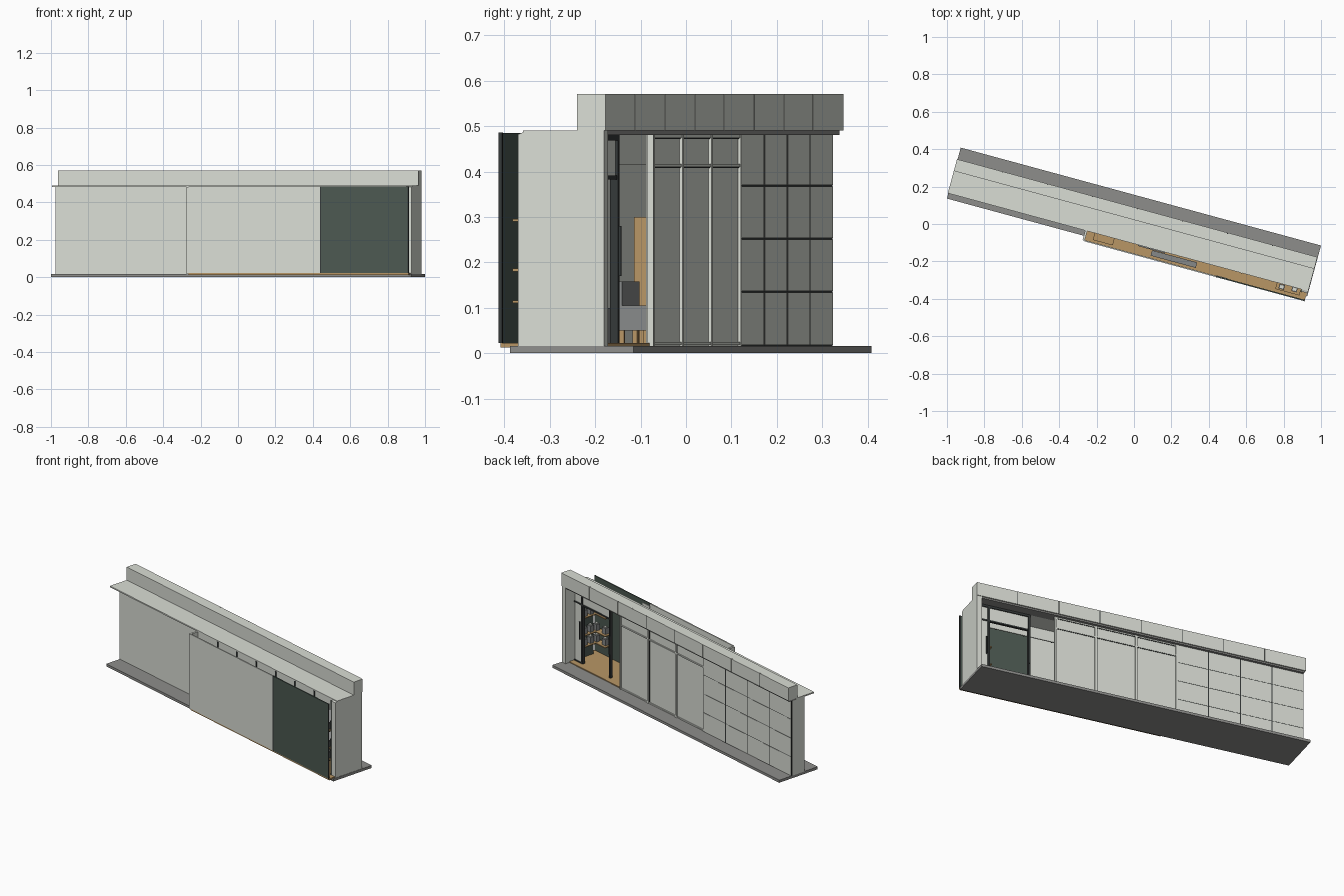
import bpy, bmesh, math
from mathutils import Matrix, Vector

if "Cube" in bpy.data.objects:
    bpy.data.objects.remove(bpy.data.objects["Cube"], do_unlink=True)

# The whole building stands turned about the vertical axis
TURN = Matrix.Rotation(math.radians(-15.2), 4, 'Z')


def material(name, r, g, b):
    m = bpy.data.materials.new(name)
    m.use_nodes = True
    m.diffuse_color = (r, g, b, 1)
    m.node_tree.nodes["Principled BSDF"].inputs["Base Color"].default_value = (r, g, b, 1)
    return m


PALE = material("pale grey cladding", .70, .725, .665)
STONE = material("grey paving", .27, .27, .26)
GREEN = material("dark green panel", .072, .1, .083)
WOOD = material("light oak", .48, .305, .13)
DARK = material("charcoal metal", .035, .04, .04)
FABRIC = material("mid grey fabric", .24, .25, .25)


def add_mesh(name, bm, mat):
    bmesh.ops.recalc_face_normals(bm, faces=bm.faces)
    me = bpy.data.meshes.new(name)
    bm.to_mesh(me)
    bm.free()
    me.materials.append(mat)
    ob = bpy.data.objects.new(name, me)
    ob.matrix_world = TURN
    bpy.context.collection.objects.link(ob)
    return ob


def boxes(name, mat, *spans):
    """One object made of boxes, each given as (u0, u1, v0, v1, z0, z1)."""
    bm = bmesh.new()
    for u0, u1, v0, v1, z0, z1 in spans:
        mid = Vector((u0 + u1, v0 + v1, z0 + z1)) / 2
        size = Matrix.Diagonal((u1 - u0, v1 - v0, z1 - z0, 1))
        bmesh.ops.create_cube(bm, size=1, matrix=Matrix.Translation(mid) @ size)
    return add_mesh(name, bm, mat)


def extrusion(name, mat, profile, u0, u1):
    """A (v, z) profile drawn out along the length."""
    bm = bmesh.new()
    face = bm.faces.new([bm.verts.new((u0, v, z)) for v, z in profile])
    out = bmesh.ops.extrude_face_region(bm, geom=[face])
    moved = [g for g in out["geom"] if isinstance(g, bmesh.types.BMVert)]
    bmesh.ops.translate(bm, verts=moved, vec=(u1 - u0, 0, 0))
    return add_mesh(name, bm, mat)


LEFT, RIGHT = -1.002, .993
FLOOR, HEAD = .016, .482
BACK = .064
START, BAY = -.231, .245     # tall panels on the back
SPLIT = .5                   # joint between the front panels

# Ground slab and timber floor
boxes("base_slab", STONE, (-1.001, .995, -.131, .151, 0, FLOOR))
boxes("timber_floor", WOOD, (START, .988, -.155, .055, .012, .022))

# Roof: thin canopy at the front, upright fascia box at the back
boxes("canopy", PALE, (-1.004, RIGHT, -.102, .03, HEAD, .49))
boxes("soffit_lip", STONE, (-1.0, .96, .02, .079, .481, .49))
boxes("roof_box", PALE, (-1.004, RIGHT, .021, .08, .49, .571))
boxes("fascia_joints", DARK, (-1.0, .985, .078, .085, .491, .5705))
step = (RIGHT + 1.004) / 8
boxes("fascia_panels", PALE, *[
    (-1.004 + i * step + (.004 if i else 0), -1.004 + (i + 1) * step, .07, .0865, .49, .571)
    for i in range(8)])

# End wall with its stepped top
extrusion("end_wall", PALE, [(-.114, FLOOR), (.083, FLOOR), (.083, .571), (.021, .571),
                             (.021, .488), (-.098, .488), (-.114, .482)], .96, RIGHT)
boxes("end_wall_lining", GREEN, (.953, .96, -.118, .005, .022, HEAD))

# Closed part of the building
boxes("closed_wall", PALE, (LEFT, START, -.032, BACK - .008, FLOOR, HEAD))
boxes("closed_wall_return", PALE, (START - .012, START, -.155, -.03, FLOOR, HEAD))

# Sliding panels on the front
boxes("front_pale_panel", PALE, (START, SPLIT, -.159, -.152, .022, .485),
      (SPLIT, .56, -.152, -.149, .022, .47))
boxes("front_green_panel", GREEN, (SPLIT, .985, -.159, -.152, .022, .485))
boxes("green_panel_edges", DARK, *[
    (u - .003, u + .003, -.160, -.151, .022, .486) for u in (SPLIT, .985)])

# Header under the canopy with dark fixings
boxes("front_header", PALE, (START, .953, -.1, -.094, .415, HEAD))
boxes("header_fixings", DARK, *[
    (START + i * .17, START + i * .17 + .008, -.104, -.098, .415, HEAD) for i in range(1, 7)])

# Tiled back wall: tiles stand just proud of a dark backing
boxes("tile_backing", DARK, (LEFT + .002, START, .05, BACK - .001, FLOOR, HEAD))
cols, rows = 4, [FLOOR, .135, .252, .369, HEAD]
width = (START - LEFT) / cols
boxes("back_tiles", PALE, *[
    (LEFT + c * width + .003, LEFT + (c + 1) * width - .003, .055, BACK, z0 + .0015, z1 - .0015)
    for c in range(cols) for z0, z1 in zip(rows, rows[1:])])

# Tall back panels with a raised frame and a transom
END = START + 3 * BAY
boxes("tall_back_panels", PALE, (START, END, .046, .057, FLOOR, HEAD))
boxes("back_mullions", PALE, *[
    (START + i * BAY - .006, START + i * BAY + .006, .05, BACK, FLOOR, HEAD) for i in range(4)])
boxes("back_rails", PALE, *[
    (START, END, .05, BACK - .002, z, z + .007) for z in (.018, .41, .474)])
boxes("back_rail_shadows", DARK, *[
    (START, END, .05, BACK - .004, z - .002, z) for z in (.41, .474)])
boxes("panel_joints", DARK, *[
    (START + i * BAY - .009, START + i * BAY - .006, .05, .059, FLOOR, HEAD) for i in (1, 2)])

# Entrance: dark frame set back, fixed pale leaf, transom lights and handles
boxes("entrance_frame", DARK,
      (.64, .652, .004, .022, FLOOR, HEAD), (.885, .897, .004, .022, FLOOR, HEAD),
      (.64, .96, .004, .022, .468, HEAD), (.64, .96, .006, .02, .382, .391),
      (.89, .96, .004, .022, FLOOR, .028))
boxes("entrance_leaf", PALE, (.897, .958, .01, .016, .028, .382),
      (.652, .958, .01, .016, .391, .468))
boxes("door_handles", DARK, (.902, .908, .022, .028, .17, .28), (.643, .649, .022, .028, .17, .28))

# Shelves with goods in the corner behind the green panel
LEVELS = (.11, .18, .29)
boxes("corner_shelves", WOOD, *[
    span for z in LEVELS for span in ((.82, .953, -.137, -.09, z, z + .006),
                                      (.9, .953, -.09, 0, z, z + .006))])
spots = [(u, v, z + .006) for z in LEVELS
         for u, v in ((.835, -.13), (.905, -.125), (.912, -.085), (.912, -.038))]
boxes("shelf_goods", FABRIC, *[(u, u + .03, v, v + .026, z, z + .038) for u, v, z in spots])
boxes("goods_lids", PALE, *[
    (u + .006, u + .024, v + .006, v + .02, z + .038, z + .044) for u, v, z in spots])

# Sofa with back rest and timber legs, and a counter beside it
boxes("sofa", FABRIC, (.05, .2, -.092, -.028, .05, .105), (.05, .2, -.108, -.092, .05, .158))
boxes("sofa_legs", WOOD, *[(u, u + .01, v, v + .01, .022, .05)
                           for u in (.06, .18) for v in (-.1, -.07, -.045)])
boxes("counter", FABRIC, (.13, .38, -.14, -.11, .022, .1))

# Tall timber cabinet
boxes("timber_cabinet", WOOD, (-.19, -.08, -.14, -.06, .022, .3))
